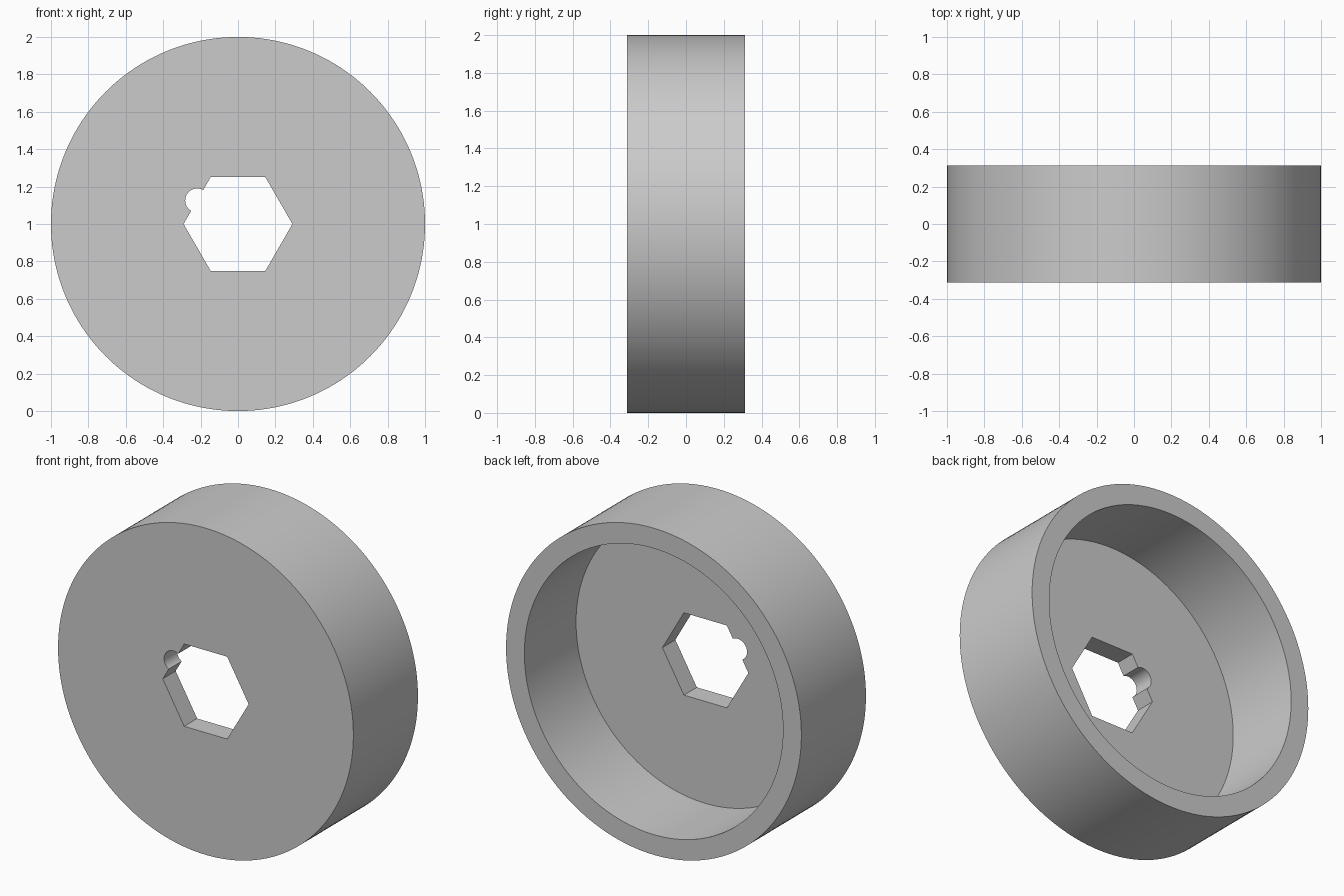
import bpy, bmesh
from math import cos, sin, pi, radians
from mathutils import Vector

if "Cube" in bpy.data.objects:
    bpy.data.objects.remove(bpy.data.objects["Cube"], do_unlink=True)

CENTRE_Z = 1.0
HALF_WIDTH = 0.3125
FLOOR_Y = -0.1875      # inner side of the web
HEX_APOTHEM = 0.252
NOTCH_RADIUS = 0.064
SEGMENTS = 160

grey = bpy.data.materials.new("Plain grey")
grey.use_nodes = True
colour = (0.6, 0.6, 0.6, 1)
grey.diffuse_color = colour
grey.node_tree.nodes["Principled BSDF"].inputs["Base Color"].default_value = colour


def polar(radius, angle):
    return Vector((radius * cos(angle), radius * sin(angle)))


def circle(radius):
    return [polar(radius, 2 * pi * i / SEGMENTS) for i in range(SEGMENTS)]


def prism(name, outline, y0, y1):
    """Extrude an x/z outline along y."""
    bm = bmesh.new()
    face = bm.faces.new([bm.verts.new((p.x, y0, p.y + CENTRE_Z)) for p in outline])
    result = bmesh.ops.extrude_face_region(bm, geom=[face], use_keep_orig=True)
    moved = [g for g in result["geom"] if isinstance(g, bmesh.types.BMVert)]
    bmesh.ops.translate(bm, verts=moved, vec=(0, y1 - y0, 0))
    bmesh.ops.recalc_face_normals(bm, faces=bm.faces)
    mesh = bpy.data.meshes.new(name)
    bm.to_mesh(mesh)
    bm.free()
    mesh.materials.append(grey)
    obj = bpy.data.objects.new(name, mesh)
    bpy.context.collection.objects.link(obj)
    return obj


def cut(target, cutter):
    cutter.hide_render = True
    mod = target.modifiers.new("Cut", "BOOLEAN")
    mod.operation = "DIFFERENCE"
    mod.solver = "EXACT"
    mod.object = cutter
    bpy.context.view_layer.objects.active = target
    bpy.ops.object.modifier_apply(modifier=mod.name)
    bpy.data.objects.remove(cutter, do_unlink=True)


# Round drum, open at the back
hub = prism("hub_cup", circle(1.0), -HALF_WIDTH, HALF_WIDTH)
cut(hub, prism("cavity_cutter", circle(0.876), FLOOR_Y, HALF_WIDTH + 0.1))

# Hexagonal bore with a half-round notch in its upper right-hand flat
bore = []
for i in range(6):
    bore.append(polar(HEX_APOTHEM / cos(pi / 6), i * pi / 3))
    if i == 2:
        flat_angle = radians(150)
        middle = polar(HEX_APOTHEM, flat_angle)
        for k in range(25):
            bore.append(middle + polar(NOTCH_RADIUS, flat_angle - pi / 2 + pi * k / 24))
cut(hub, prism("bore_cutter", bore, -HALF_WIDTH - 0.1, FLOOR_Y + 0.1))

# Smooth walls with crisp rims
bpy.ops.object.select_all(action="DESELECT")
hub.select_set(True)
bpy.context.view_layer.objects.active = hub
bpy.ops.object.shade_smooth_by_angle(angle=radians(30))
